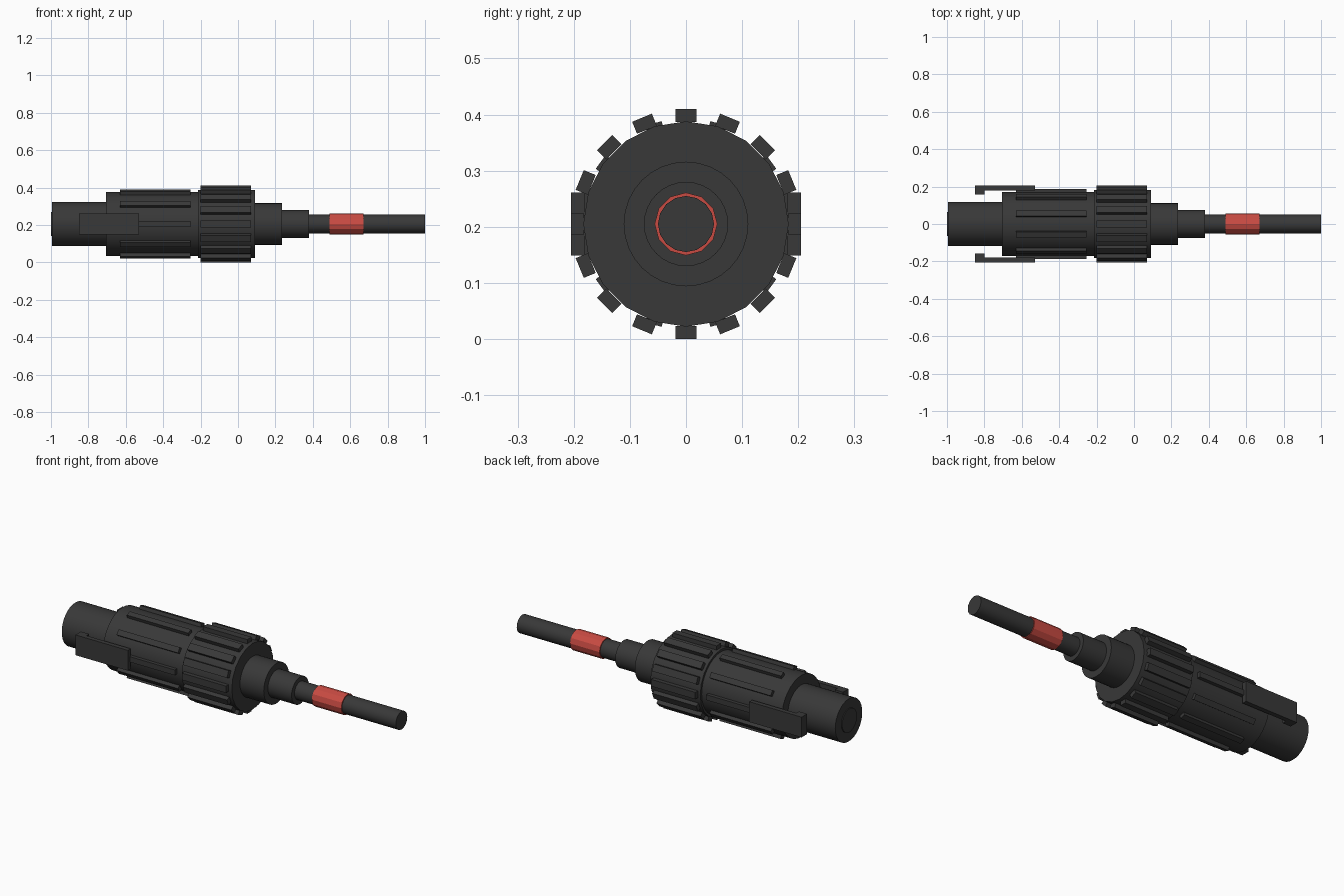
import bpy, bmesh, math
from mathutils import Matrix, Vector

if "Cube" in bpy.data.objects:
    bpy.data.objects.remove(bpy.data.objects["Cube"])

AXIS_Z = 0.205


def material(name, rgb):
    mat = bpy.data.materials.new(name)
    mat.use_nodes = True
    mat.diffuse_color = (*rgb, 1)
    mat.node_tree.nodes["Principled BSDF"].inputs["Base Color"].default_value = (*rgb, 1)
    return mat


BLACK = material("black plastic", (0.04, 0.04, 0.04))
RED = material("red band", (0.58, 0.07, 0.055))


def finish(name, bm, mat, smooth=None):
    mesh = bpy.data.meshes.new(name)
    bm.to_mesh(mesh)
    bm.free()
    mesh.materials.append(mat)
    obj = bpy.data.objects.new(name, mesh)
    bpy.context.collection.objects.link(obj)
    obj.location.z = AXIS_Z
    if smooth:
        bpy.ops.object.select_all(action='DESELECT')
        obj.select_set(True)
        bpy.context.view_layer.objects.active = obj
        bpy.ops.object.shade_smooth_by_angle(angle=math.radians(smooth))
    return obj


def rod(name, x0, x1, radius, sides=32, mat=BLACK, smooth=25):
    """Cylinder lying along x."""
    bm = bmesh.new()
    turn = Matrix.Translation(((x0 + x1) / 2, 0, 0)) @ Matrix.Rotation(math.pi / 2, 4, 'Y')
    bmesh.ops.create_cone(bm, cap_ends=True, segments=sides, radius1=radius,
                          radius2=radius, depth=x1 - x0, matrix=turn)
    return finish(name, bm, mat, smooth)


def add_box(bm, low, high, turn=Matrix()):
    low, high = Vector(low), Vector(high)
    place = Matrix.Translation((low + high) / 2) @ Matrix.Diagonal((*(high - low), 1))
    bmesh.ops.create_cube(bm, size=1, matrix=turn @ place)


def ribs(name, count, x0, x1, r0, r1, width):
    """Ring of straight grip ribs around the x axis."""
    bm = bmesh.new()
    for i in range(count):
        turn = Matrix.Rotation(i * math.tau / count, 4, 'X')
        add_box(bm, (x0, r0, -width / 2), (x1, r1, width / 2), turn)
    return finish(name, bm, BLACK)


# Connector nose and its contact disc
rod("nose_tube", -0.995, -0.70, 0.118)
rod("nose_contact", -1.0, -0.98, 0.065)

# Main body with ten ribs
rod("body", -0.705, -0.20, 0.17)
ribs("body_ribs", 10, -0.63, -0.255, 0.155, 0.188, 0.03)

# Tightening collar with sixteen ribs
rod("collar", -0.215, 0.09, 0.183, sides=20)
ribs("collar_ribs", 16, -0.20, 0.07, 0.182, 0.205, 0.038)

# Stepped strain relief
rod("relief_large", 0.08, 0.235, 0.111)
rod("relief_small", 0.225, 0.38, 0.075)

# Cable with marker band
rod("cable", 0.37, 1.0, 0.05, sides=16)
rod("cable_band", 0.49, 0.67, 0.056, sides=12, mat=RED, smooth=None)

# Hooked latch arms on both sides
for side, name in ((1, "back_latch"), (-1, "front_latch")):
    bm = bmesh.new()
    for x1, inner in ((-0.53, 0.18), (-0.80, 0.157)):
        y0, y1 = sorted((side * inner, side * 0.205))
        add_box(bm, (-0.85, y0, -0.056), (x1, y1, 0.056))
    finish(name, bm, BLACK)
